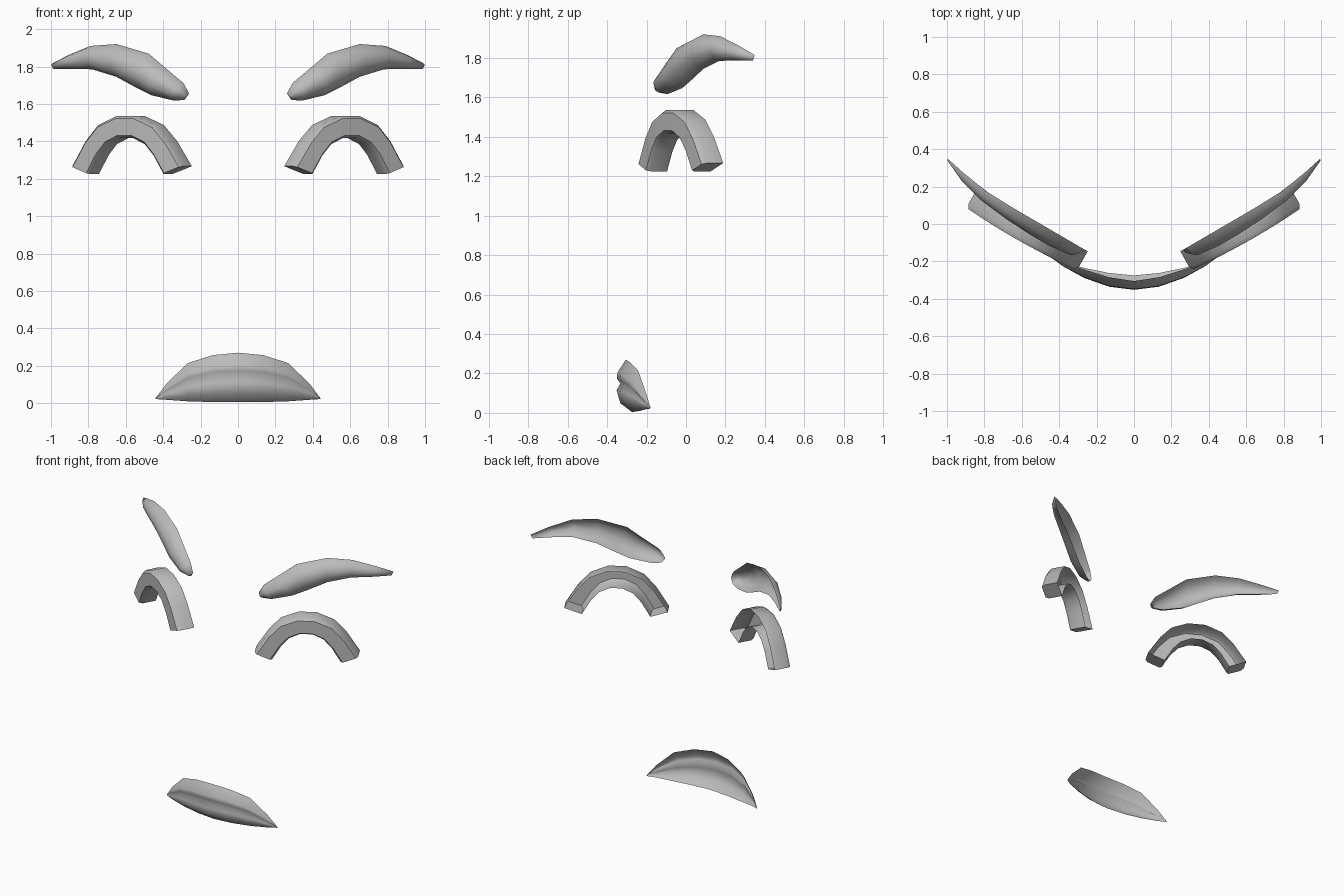
import bpy, bmesh, math
from mathutils import Vector

if "Cube" in bpy.data.objects:
    bpy.data.objects.remove(bpy.data.objects["Cube"])

grey = bpy.data.materials.new("plain_grey")
grey.diffuse_color = (0.5, 0.5, 0.5, 1)
grey.use_nodes = True
grey.node_tree.nodes["Principled BSDF"].inputs["Base Color"].default_value = grey.diffuse_color


def loft(name, rows, caps=False, mirror=False, angle=180):
    """Skin a strip of open cross-sections into a shell whose back is open."""
    bm = bmesh.new()
    grid = [[bm.verts.new(p) for p in row] for row in rows]
    for a, b in zip(grid, grid[1:]):
        for i in range(len(a) - 1):
            bm.faces.new((a[i], a[i + 1], b[i + 1], b[i]))
    if caps:
        bm.faces.new(grid[0])
        bm.faces.new(grid[-1])
    bmesh.ops.remove_doubles(bm, verts=bm.verts, dist=0.0005)
    bmesh.ops.recalc_face_normals(bm, faces=bm.faces)
    # the outside of every shell looks forward
    if sum(f.normal.y * f.calc_area() for f in bm.faces) > 0:
        bmesh.ops.reverse_faces(bm, faces=bm.faces)
    mesh = bpy.data.meshes.new(name)
    bm.to_mesh(mesh)
    bm.free()
    mesh.materials.append(grey)
    ob = bpy.data.objects.new(name, mesh)
    bpy.context.collection.objects.link(ob)
    bpy.ops.object.select_all(action='DESELECT')
    ob.select_set(True)
    bpy.context.view_layer.objects.active = ob
    if angle < 180:
        bpy.ops.object.shade_smooth_by_angle(angle=math.radians(angle))
    else:
        bpy.ops.object.shade_smooth()
    if mirror:
        ob.modifiers.new("mirror", 'MIRROR')
    return ob


def interp(x, pts):
    for (x0, y0), (x1, y1) in zip(pts, pts[1:]):
        if x <= x1:
            break
    return y0 + (y1 - y0) * (x - x0) / (x1 - x0)


# Eyebrows: rounded shells following the curve of the face
face_curve = [(0.25, -0.145), (0.43, -0.04), (0.67, 0.1), (0.83, 0.2), (1.0, 0.353)]
forward = Vector((0.5, -0.866, 0))
brow_stations = [  # top x, top z, bottom x, bottom z, bulge
    (0.262, 1.655, 0.285, 1.622, 0.03),
    (0.29, 1.71, 0.34, 1.617, 0.065),
    (0.385, 1.79, 0.465, 1.647, 0.08),
    (0.476, 1.868, 0.54, 1.685, 0.08),
    (0.65, 1.92, 0.65, 1.745, 0.072),
    (0.79, 1.91, 0.78, 1.785, 0.058),
    (0.91, 1.86, 0.89, 1.788, 0.04),
    (0.995, 1.815, 0.985, 1.787, 0.01),
]
brow_section = [(0, 0), (0.1, 0.55), (0.35, 0.97), (0.65, 0.97), (0.9, 0.55), (1, 0)]
rows = []
for tx, tz, bx, bz, bulge in brow_stations:
    top = Vector((tx, interp(tx, face_curve), tz))
    bottom = Vector((bx, interp(bx, face_curve), bz))
    rows.append([bottom.lerp(top, s) + forward * bulge * d for s, d in brow_section])
loft("eyebrows", rows, caps=True, mirror=True)

# Eyes: arched channels, closed at both feet and open behind
outer = [(0.34, 1.267), (0.255, 1.40), (0.175, 1.487), (0.06, 1.535)]
inner = [(0.225, 1.225), (0.165, 1.325), (0.112, 1.385), (0.04, 1.418)]
arch = [(-o[0], o[1], -i[0], i[1]) for o, i in zip(outer, inner)]
arch += [(o[0], o[1], i[0], i[1]) for o, i in reversed(list(zip(outer, inner)))]
along = Vector((0.871, 0.491, 0))
out = Vector((0.491, -0.871, 0))
centre = Vector((0.543, 0.022, 0))
arch_section = [(0, 0), (0, 0.095), (0.12, 0.117), (0.88, 0.117), (1, 0.095), (0, 0)]
arch_section[-1] = (1, 0)
rows = []
for ou, oz, iu, iz in arch:
    row = []
    for s, d in arch_section:
        u, z = ou + (iu - ou) * s, oz + (iz - oz) * s
        curve = 0.015 * (1 - (u / 0.34) ** 2)
        row.append(centre + along * u + out * (d + curve) + Vector((0, 0, z)))
    rows.append(row)
loft("eyes", rows, caps=True, mirror=True, angle=50)

# Mouth: two lips meeting at a crease, tapering to the corners
half = [  # x, top z, crease z, bottom z, top y, front y, bottom y
    (0.0, 0.27, 0.15, 0.005, -0.305, -0.352, -0.275),
    (0.134, 0.257, 0.145, 0.006, -0.285, -0.335, -0.262),
    (0.267, 0.215, 0.117, 0.01, -0.243, -0.288, -0.235),
    (0.38, 0.107, 0.065, 0.018, -0.205, -0.226, -0.205),
    (0.44, 0.028, 0.026, 0.022, -0.18, -0.182, -0.18),
]
stations = [(-s[0],) + s[1:] for s in reversed(half[1:])] + half
rows = []
for x, tz, cz, bz, ty, fy, by in stations:
    depth = ty - fy
    upper, lower = tz - cz, cz - bz
    rows.append([
        (x, ty, tz),
        (x, fy + depth * 0.08, cz + upper * 0.45),
        (x, fy + depth * 0.05, cz + upper * 0.2),
        (x, fy + depth * 0.4, cz),
        (x, fy, cz - lower * 0.25),
        (x, fy + (by - fy) * 0.25, cz - lower * 0.7),
        (x, by, bz),
    ])
loft("mouth", rows)
